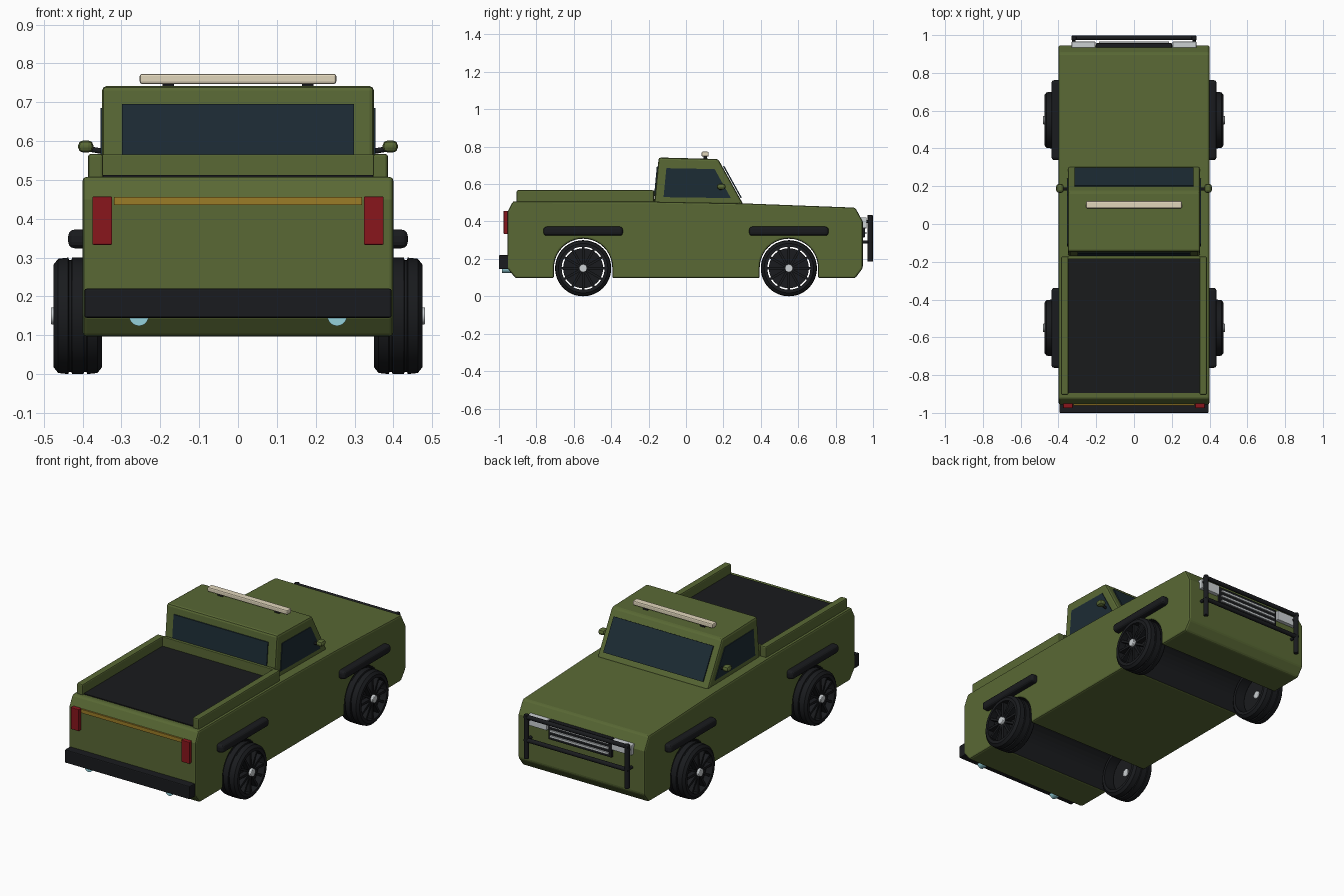
import bpy, bmesh, math
from mathutils import Vector, Matrix

if "Cube" in bpy.data.objects:
    bpy.data.objects.remove(bpy.data.objects["Cube"])


def mat(name, rgb):
    m = bpy.data.materials.new(name)
    m.diffuse_color = (*rgb, 1)
    m.use_nodes = True
    m.node_tree.nodes["Principled BSDF"].inputs["Base Color"].default_value = m.diffuse_color
    return m


GREEN = mat("olive_paint", (0.1, 0.14, 0.035))
BLACK = mat("black_trim", (0.01, 0.011, 0.013))
DARK = mat("bed_liner", (0.01, 0.011, 0.012))
GLASS = mat("dark_glass", (0.012, 0.025, 0.035))
RED = mat("red_lens", (0.25, 0.008, 0.012))
GOLD = mat("gold_trim", (0.33, 0.2, 0.02))
CREAM = mat("cream_lens", (0.75, 0.67, 0.5))
SILVER = mat("silver", (0.6, 0.63, 0.65))
CYAN = mat("exhaust_tip", (0.3, 0.65, 0.72))


def finish(name, bm, m, bevel=0.0, smooth=False, segs=2):
    bmesh.ops.recalc_face_normals(bm, faces=bm.faces)
    me = bpy.data.meshes.new(name)
    bm.to_mesh(me)
    bm.free()
    ob = bpy.data.objects.new(name, me)
    bpy.context.collection.objects.link(ob)
    me.materials.append(m)
    if bevel:
        b = ob.modifiers.new("bevel", 'BEVEL')
        b.width, b.segments, b.limit_method = bevel, segs, 'ANGLE'
        b.angle_limit = math.radians(30)
    if smooth:
        bpy.ops.object.select_all(action='DESELECT')
        ob.select_set(True)
        bpy.context.view_layer.objects.active = ob
        bpy.ops.object.shade_smooth_by_angle(angle=math.radians(35))
    return ob


def prism(name, pts, x0, x1, m, bevel=0.0):
    """Side profile (y, z) extruded across x."""
    bm = bmesh.new()
    a = [bm.verts.new((x0, y, z)) for y, z in pts]
    b = [bm.verts.new((x1, y, z)) for y, z in pts]
    bm.faces.new(a)
    bm.faces.new(b)
    for i in range(len(pts)):
        j = (i + 1) % len(pts)
        bm.faces.new((a[i], a[j], b[j], b[i]))
    return finish(name, bm, m, bevel)


def box(name, x, y, z, m, bevel=0.0):
    return prism(name, [(y[0], z[0]), (y[1], z[0]), (y[1], z[1]), (y[0], z[1])], x[0], x[1], m, bevel)


def rod(name, p, q, r, m, bevel=0.0, n=20):
    p, q = Vector(p), Vector(q)
    bm = bmesh.new()
    rot = (q - p).to_track_quat('Z', 'Y').to_matrix().to_4x4()
    bmesh.ops.create_cone(bm, cap_ends=True, segments=n, radius1=r, radius2=r, depth=(q - p).length,
                          matrix=Matrix.Translation((p + q) / 2) @ rot)
    return finish(name, bm, m, bevel, True)


def lathe(name, prof, centre, m, n=48):
    """Closed (x, radius) profile spun about the axle."""
    bm = bmesh.new()
    rings = []
    for i in range(n):
        a = math.tau * i / n
        rings.append([bm.verts.new((x + centre[0], centre[1] + r * math.cos(a), centre[2] + r * math.sin(a)))
                      for x, r in prof])
    k = len(prof)
    for i in range(n):
        s, t = rings[i], rings[(i + 1) % n]
        for j in range(k):
            bm.faces.new((s[j], s[(j + 1) % k], t[(j + 1) % k], t[j]))
    return finish(name, bm, m, 0, True)


# Body shell with open wheel arches
def arch(cy):
    arc = [(cy + 0.156 * math.cos(math.pi * i / 20), 0.152 + 0.156 * math.sin(math.pi * i / 20)) for i in range(21)]
    return [(cy + 0.156, 0.097)] + arc + [(cy - 0.156, 0.097)]


profile = [(-0.955, 0.45), (-0.925, 0.508), (-0.17, 0.506), (0.3, 0.497), (0.905, 0.474), (0.945, 0.40),
           (0.945, 0.15), (0.905, 0.097)] + arch(0.55) + arch(-0.55) + [(-0.912, 0.097), (-0.955, 0.15)]
body = prism("body", profile, -0.4, 0.4, GREEN, 0.01)
body.data.materials.append(BLACK)
for f in body.data.polygons:
    c = f.center
    if abs(f.normal.x) < 0.5 and abs(abs(c.y) - 0.55) < 0.16 and 0.1 < c.z < 0.32:
        f.material_index = 1

# Cabin and windows
prism("cabin", [(-0.17, 0.49), (0.307, 0.49), (0.172, 0.734), (-0.146, 0.742)], -0.35, 0.35, GREEN, 0.012)
prism("windshield", [(0.292, 0.525), (0.298, 0.528), (0.204, 0.698), (0.198, 0.695)], -0.315, 0.315, GLASS)
prism("rear_window", [(-0.171, 0.535), (-0.16, 0.535), (-0.145, 0.695), (-0.156, 0.695)], -0.298, 0.298, GLASS)
for s, side in ((-1, "left"), (1, "right")):
    prism(side + "_window", [(-0.12, 0.53), (0.24, 0.525), (0.153, 0.68), (-0.105, 0.685)], s * 0.345, s * 0.354, GLASS)
    # Mirrors
    box(side + "_mirror", (s * 0.372, s * 0.412), (0.165, 0.212), (0.57, 0.602), GREEN, 0.014)
    rod(side + "_mirror_arm", (s * 0.34, 0.185, 0.572), (s * 0.385, 0.185, 0.58), 0.007, BLACK)
    # Bed rails
    box(side + "_bed_rail", (s * 0.347, s * 0.386), (-0.905, -0.172), (0.5, 0.567), GREEN, 0.007)
    # Tail lights and exhaust
    box(side + "_tail_light", (s * 0.324, s * 0.375), (-0.975, -0.94), (0.333, 0.457), RED, 0.003)
    rod(side + "_exhaust", (s * 0.255, -0.985, 0.149), (s * 0.255, -0.9, 0.149), 0.025, CYAN)
    # Headlights and bull bar posts
    box(side + "_headlight", (s * 0.205, s * 0.33), (0.93, 0.966), (0.365, 0.422), SILVER, 0.004)
    rod(side + "_bull_bar_post", (s * 0.318, 0.985, 0.185), (s * 0.318, 0.985, 0.435), 0.014, BLACK, 0.003)
    for z in (0.29, 0.4):
        rod(side + "_bull_bar_mount", (s * 0.318, 0.93, z), (s * 0.318, 0.985, z), 0.009, BLACK)

# Bed
box("bed_floor", (-0.35, 0.35), (-0.895, -0.185), (0.49, 0.513), DARK)
box("bed_front_wall", (-0.35, 0.35), (-0.186, -0.168), (0.5, 0.566), GREEN, 0.003)

# Roof light bar
box("light_bar", (-0.253, 0.253), (0.083, 0.121), (0.747, 0.773), CREAM, 0.006)
for x in (-0.18, 0.18):
    box("light_bar_mount", (x - 0.015, x + 0.015), (0.093, 0.111), (0.73, 0.75), BLACK)

# Tailgate trim and rear bumper
box("tailgate_trim", (-0.319, 0.319), (-0.961, -0.94), (0.435, 0.456), GOLD)
box("rear_bumper", (-0.395, 0.395), (-1.0, -0.945), (0.145, 0.22), BLACK, 0.005)

# Grille and bull bar
box("grille", (-0.2, 0.2), (0.93, 0.958), (0.315, 0.422), BLACK, 0.004)
for z in (0.338, 0.368, 0.398):
    box("grille_slat", (-0.185, 0.185), (0.95, 0.966), (z - 0.006, z + 0.006), SILVER)
for z in (0.29, 0.422):
    rod("bull_bar_rail", (-0.33, 0.985, z), (0.33, 0.985, z), 0.012, BLACK, 0.003)

# Wheels and fender flares
half = [(0.0, 0.115), (0.0, 0.132), (0.012, 0.147), (0.038, 0.15), (0.04, 0.144), (0.046, 0.144), (0.048, 0.15)]
tyre = half + [(0.125 - x, r) for x, r in reversed(half)]
for s in (-1, 1):
    for cy in (-0.55, 0.55):
        flare = box("fender_flare", (s * 0.385, s * 0.437), (cy - 0.212, cy + 0.212), (0.324, 0.372), BLACK, 0.016)
        flare.modifiers["bevel"].segments = 3
        c = (s * 0.35, cy, 0.15)
        lathe("tyre", [(s * x, r) for x, r in tyre], c, BLACK)
        rod("wheel_disc", (s * 0.405, cy, 0.15), (s * 0.44, cy, 0.15), 0.107, BLACK, n=40)
        rod("hub", (s * 0.40, cy, 0.15), (s * 0.482, cy, 0.15), 0.022, SILVER, 0.003)
        bm = bmesh.new()
        for i in range(12):
            a = Matrix.Rotation(math.tau * i / 12, 4, 'X')
            bmesh.ops.create_cube(bm, size=1, matrix=Matrix.Translation((s * 0.45, cy, 0.15)) @ a
                                  @ Matrix.Translation((0, 0, 0.068)) @ Matrix.Diagonal((0.034, 0.013, 0.1, 1)))
        finish("wheel_spokes", bm, BLACK)
